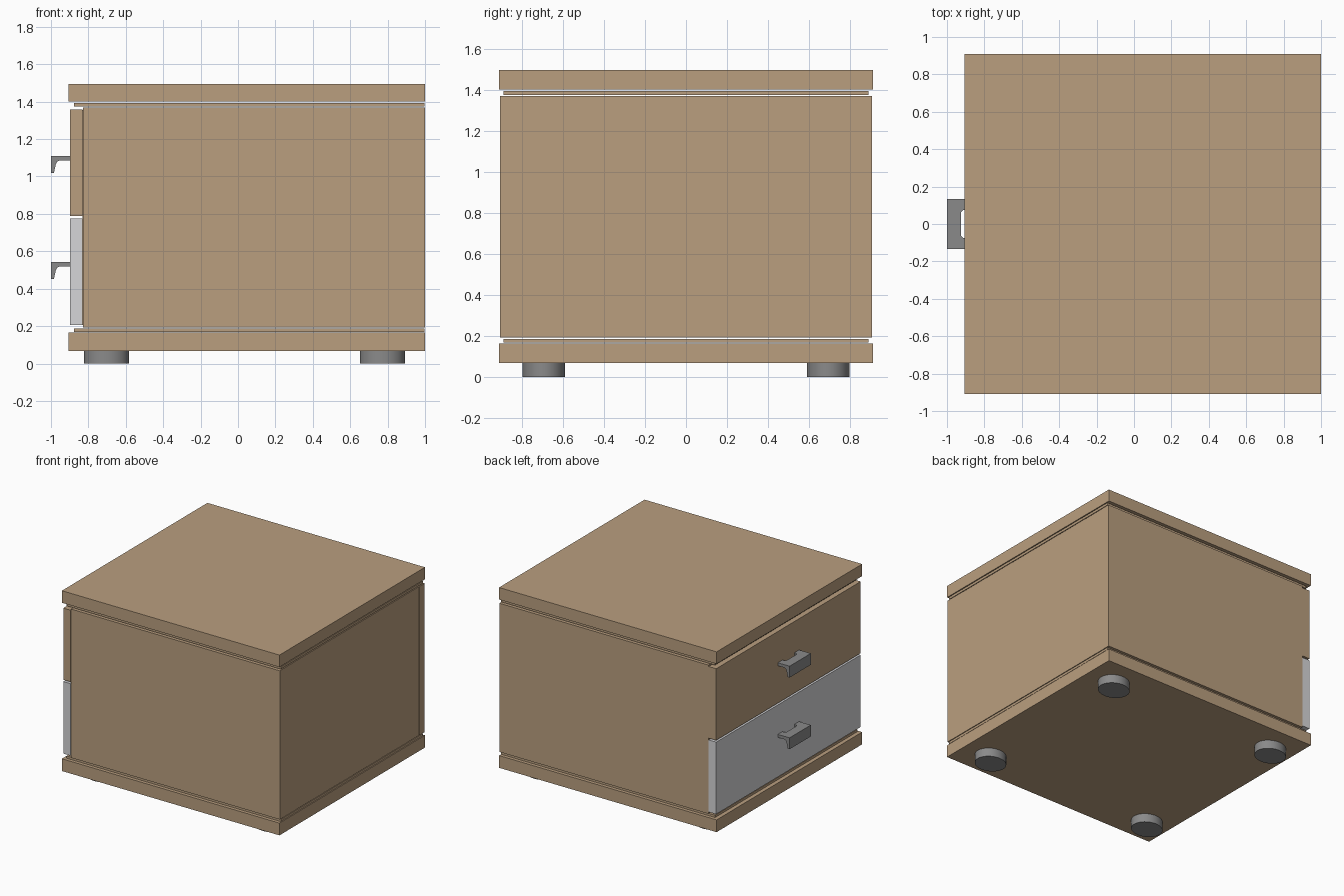
import bpy, bmesh, math
from mathutils import Vector

if "Cube" in bpy.data.objects:
    bpy.data.objects.remove(bpy.data.objects["Cube"])


def srgb(r, g, b):
    lin = lambda c: c / 12.92 if c <= 0.04045 else ((c + 0.055) / 1.055) ** 2.4
    return tuple(lin(v / 255) for v in (r, g, b)) + (1.0,)


def material(name, rgb):
    m = bpy.data.materials.new(name)
    m.diffuse_color = srgb(*rgb)
    m.use_nodes = True
    m.node_tree.nodes["Principled BSDF"].inputs["Base Color"].default_value = m.diffuse_color
    return m


WOOD = material("beech_wood", (186, 159, 127))
WHITE = material("pale_grey", (214, 214, 216))
METAL = material("grey_metal", (138, 138, 138))


def finish(bm, name, mat):
    bmesh.ops.recalc_face_normals(bm, faces=bm.faces)
    me = bpy.data.meshes.new(name)
    bm.to_mesh(me)
    bm.free()
    me.materials.append(mat)
    ob = bpy.data.objects.new(name, me)
    bpy.context.collection.objects.link(ob)
    return ob


def box(name, x, y, z, mat=WOOD):
    bm = bmesh.new()
    bmesh.ops.create_cube(bm, size=1)
    for v in bm.verts:
        v.co = Vector([(a + b) / 2 + c * (b - a) for (a, b), c in zip((x, y, z), v.co)])
    return finish(bm, name, mat)


def prism(bm, points, direction):
    face = bm.faces.new([bm.verts.new(p) for p in points])
    ext = bmesh.ops.extrude_face_region(bm, geom=[face], use_keep_orig=True)
    verts = [g for g in ext["geom"] if isinstance(g, bmesh.types.BMVert)]
    bmesh.ops.translate(bm, verts=verts, vec=direction)


# top and bottom slabs with thin recessed spacer boards
for end, slab, spacer in (("bottom", (0.068, 0.165), (0.169, 0.187)),
                          ("top", (1.40, 1.495), (1.375, 1.394))):
    box(end + "_slab", (-0.905, 1.0), (-0.91, 0.91), slab)
    box(end + "_spacer", (-0.878, 0.998), (-0.89, 0.89), spacer)

# carcass: side panels, back panel and inner drawer block
BODY_Z = (0.192, 1.369)
box("right_side_panel", (-0.83, 1.0), (-0.906, -0.84), BODY_Z)
box("left_side_panel", (-0.83, 1.0), (0.84, 0.906), BODY_Z)
box("back_panel", (0.935, 0.999), (-0.84, 0.84), BODY_Z)
box("inner_block", (-0.832, 0.935), (-0.84, 0.84), (0.205, 1.355))

# drawer fronts
box("upper_drawer_front", (-0.897, -0.832), (-0.904, 0.904), (0.79, 1.357))
box("lower_drawer_front", (-0.897, -0.832), (-0.904, 0.904), (0.206, 0.776), WHITE)


# pull handle: plate with rounded finger notch, and a tapering front lip
def handle(name, top):
    bm = bmesh.new()
    half, notch, r = 0.133, 0.075, 0.02
    arc = [(-0.906 - r * math.sin(a), notch - r + r * math.cos(a))
           for a in [math.pi / 2 * i / 5 for i in range(6)]]
    side = [(-0.897, half), (-0.897, notch)] + arc
    plan = [(-0.97, half)] + side + [(x, -y) for x, y in reversed(side)] + [(-0.97, -half)]
    prism(bm, [(x, y, top - 0.024) for x, y in plan], (0, 0, 0.024))
    lip = [(-1.0, 0), (-0.97, 0), (-0.955, -0.024), (-0.966, -0.03),
           (-0.974, -0.045), (-0.984, -0.09), (-1.0, -0.09)]
    prism(bm, [(x, -half, top + z) for x, z in lip], (0, 2 * half, 0))
    finish(bm, name, METAL)


handle("upper_handle", 1.11)
handle("lower_handle", 0.543)

# four short oval feet
for x, xn in ((-0.703, "front"), (0.772, "rear")):
    for y, yn in ((-0.693, "right"), (0.693, "left")):
        bm = bmesh.new()
        bmesh.ops.create_cone(bm, cap_ends=True, segments=40, radius1=1, radius2=1, depth=0.07)
        for v in bm.verts:
            v.co = Vector((x + v.co.x * 0.12, y + v.co.y * 0.104, v.co.z + 0.035))
        for f in bm.faces:
            f.smooth = len(f.verts) == 4
        finish(bm, f"{xn}_{yn}_foot", METAL)
